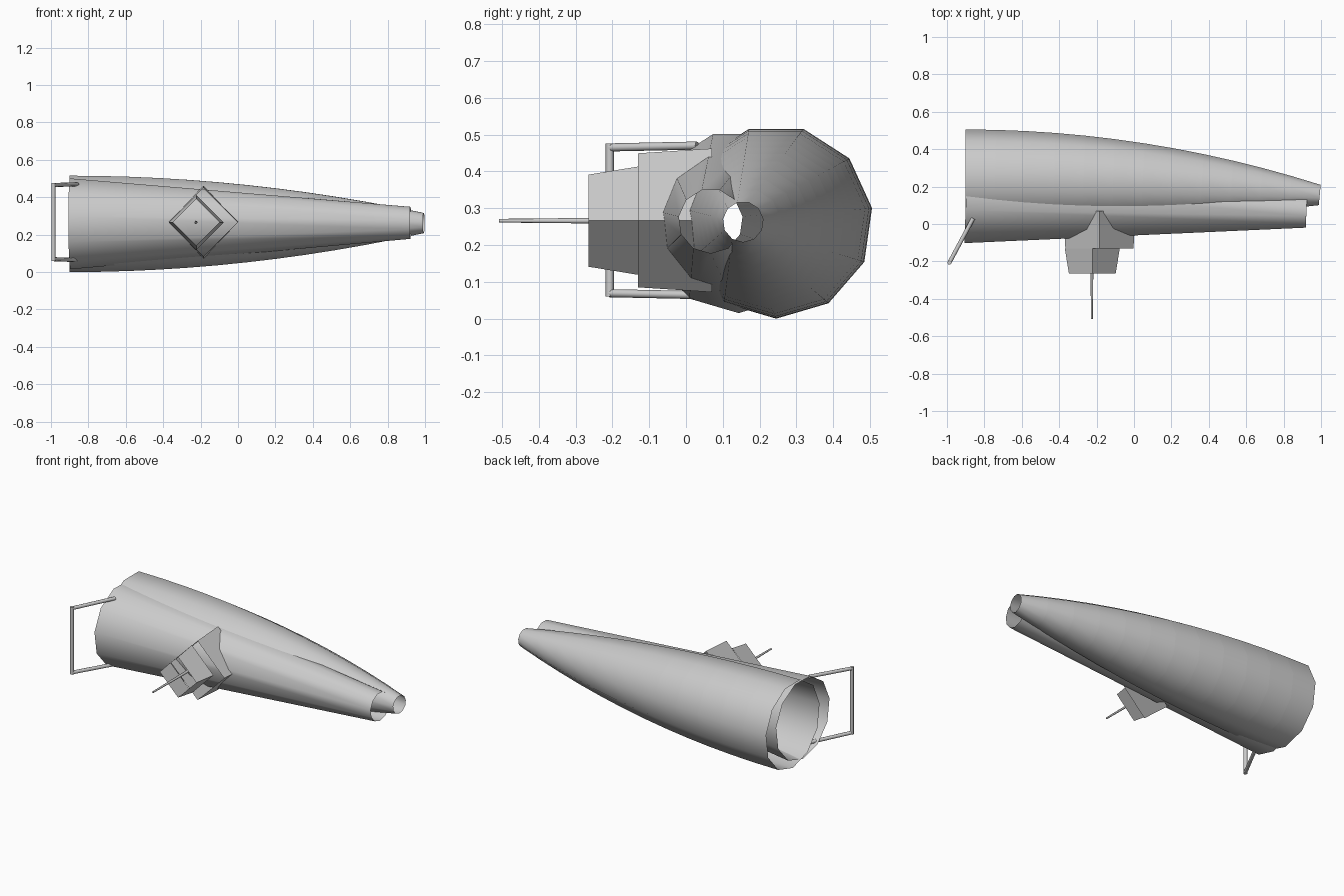
import bpy, bmesh, math
from mathutils import Vector

if "Cube" in bpy.data.objects:
    bpy.data.objects.remove(bpy.data.objects["Cube"])


def loft(name, rings, sides, ref, caps=False, sharp_rings=False, smooth=True):
    """Skin round sections; rings = [(centre, radius, axis)], first vertex points along ref."""
    bm = bmesh.new()
    loops = []
    for c, r, axis in rings:
        axis = Vector(axis).normalized()
        u = Vector(ref)
        u = (u - axis * u.dot(axis)).normalized()
        v = axis.cross(u)
        loops.append([bm.verts.new(Vector(c) + r * (u * math.cos(a) + v * math.sin(a)))
                      for a in (2 * math.pi * i / sides for i in range(sides))])
    for a, b in zip(loops, loops[1:]):
        for i in range(sides):
            j = (i + 1) % sides
            bm.faces.new((a[i], a[j], b[j], b[i])).smooth = smooth
    if sharp_rings:
        for loop in loops[1:-1]:
            for i in range(sides):
                bm.edges.get((loop[i], loop[(i + 1) % sides])).smooth = False
    if caps:
        bm.faces.new(loops[0][::-1])
        bm.faces.new(loops[-1])
    me = bpy.data.meshes.new(name)
    bm.to_mesh(me)
    bm.free()
    ob = bpy.data.objects.new(name, me)
    bpy.context.collection.objects.link(ob)
    return ob


def tube(name, p, q, r1, r2, sides, ref, **kw):
    axis = Vector(q) - Vector(p)
    return loft(name, [(p, r1, axis), (q, r2, axis)], sides, ref, **kw)


DOWN = (0, 0, -1)
ZC = 0.263

# Curved main shell: open tube, 11 sides, 12 segments, parabolic taper and bend
N = 12
rings = []
for i in range(N + 1):
    t = i / N
    rings.append(((-0.9 + 1.893 * t, 0.245 - 0.09 * t * t, ZC),
                  0.263 - 0.208 * t * t, (1, -0.095 * t, 0)))
loft("curved_shell", rings, 11, DOWN, sharp_rings=True)

# Straight open cone along the front
tube("straight_cone", (-0.897, 0.143, ZC), (0.922, 0.067, 0.265), 0.248, 0.0875, 11, DOWN)

# Stepped diamond collars and the thin rod
tube("collar_base", (-0.185, 0.07, 0.267), (-0.185, -0.13, 0.267), 0.195, 0.182, 4, DOWN, smooth=False)
tube("collar_tip", (-0.223, -0.13, 0.266), (-0.223, -0.265, 0.266), 0.147, 0.125, 4, DOWN, smooth=False)
tube("thin_rod", (-0.225, -0.11, 0.266), (-0.225, -0.508, 0.266), 0.009, 0.005, 8, DOWN, caps=True)

# Handle at the wide end: upright bar and two arms
tube("handle_bar", (-0.987, -0.207, 0.06), (-0.987, -0.207, 0.475), 0.011, 0.011, 8, (1, 0, 0), caps=True)
for side, s in (("upper", 1), ("lower", -1)):
    tube("handle_arm_" + side, (-0.987, -0.207, 0.267 + s * 0.198),
         (-0.86, 0.03, 0.267 + s * 0.203), 0.011, 0.011, 8, DOWN, caps=True)
